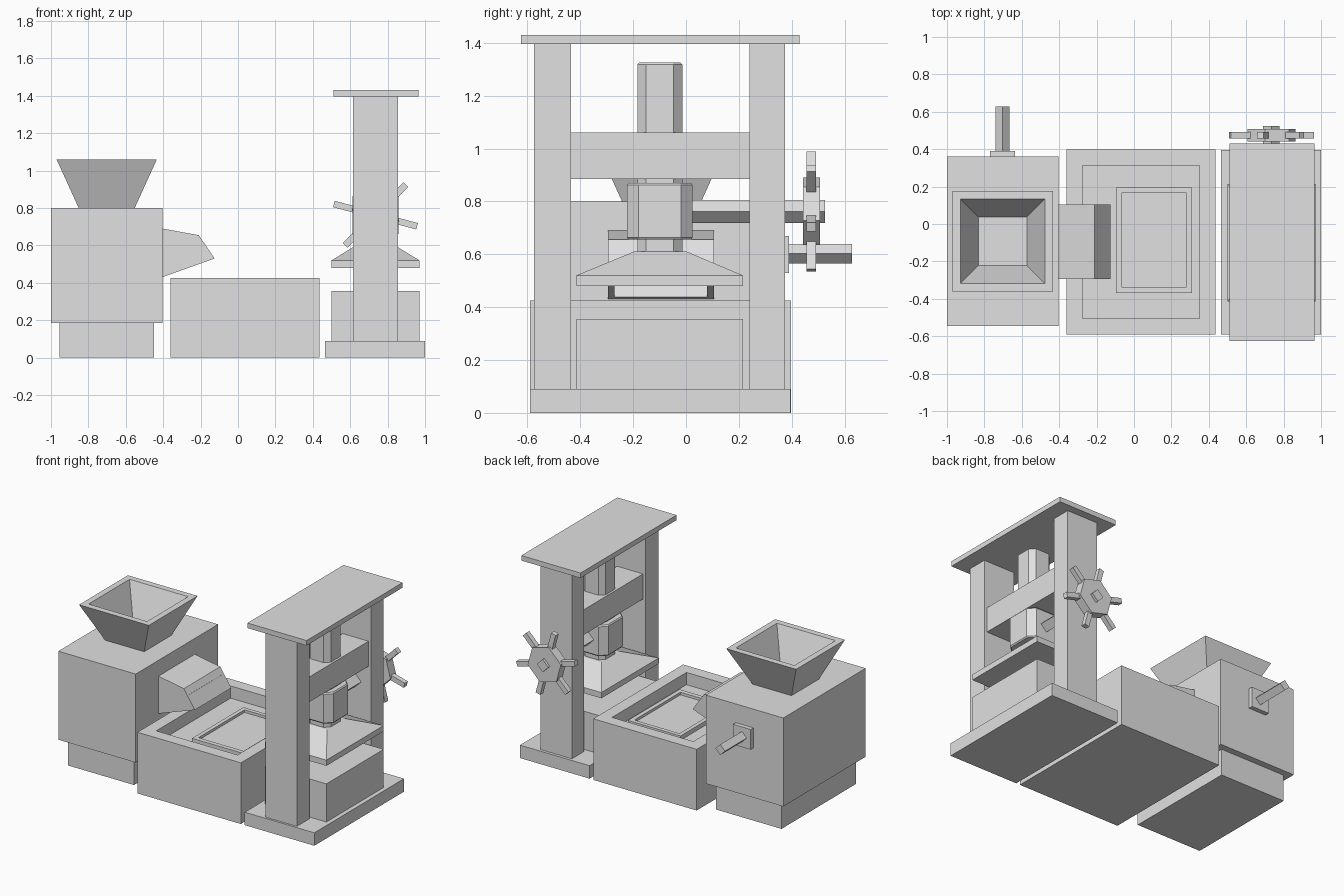
import bpy, bmesh, math
from mathutils import Matrix, Vector

if "Cube" in bpy.data.objects:
    bpy.data.objects.remove(bpy.data.objects["Cube"])

grey = bpy.data.materials.new("plain_grey")
grey.diffuse_color = (0.75, 0.75, 0.75, 1)
grey.use_nodes = True
grey.node_tree.nodes["Principled BSDF"].inputs["Base Color"].default_value = grey.diffuse_color


def finish(name, bm):
    bmesh.ops.recalc_face_normals(bm, faces=bm.faces)
    me = bpy.data.meshes.new(name)
    bm.to_mesh(me)
    bm.free()
    ob = bpy.data.objects.new(name, me)
    me.materials.append(grey)
    bpy.context.collection.objects.link(ob)
    return ob


def loft(name, rings):
    """Closed skin through rings of equal point count, capped at both ends."""
    bm = bmesh.new()
    loops = [[bm.verts.new(p) for p in ring] for ring in rings]
    n = len(loops[0])
    for a, b in zip(loops, loops[1:]):
        for i in range(n):
            j = (i + 1) % n
            bm.faces.new((a[i], a[j], b[j], b[i]))
    bm.faces.new(loops[0][::-1])
    bm.faces.new(loops[-1])
    return finish(name, bm)


def rect(x0, x1, y0, y1, z):
    return [(x0, y0, z), (x1, y0, z), (x1, y1, z), (x0, y1, z)]


def square(cx, cy, h, z):
    return rect(cx - h, cx + h, cy - h, cy + h, z)


def box(name, x0, x1, y0, y1, z0, z1):
    return loft(name, [rect(x0, x1, y0, y1, z0), rect(x0, x1, y0, y1, z1)])


def chamfered(cx, cy, h, c, z):
    """Square ring with cut corners."""
    k = h - c
    pts = [(-k, -h), (k, -h), (h, -k), (h, k), (k, h), (-k, h), (-h, k), (-h, -k)]
    return [(cx + x, cy + y, z) for x, y in pts]


def rod_y(name, cx, cz, r, n, turn, y0, y1):
    """Straight n-sided bar along y."""
    angles = [turn + math.tau * i / n for i in range(n)]
    return loft(name, [[(cx + r * math.cos(a), y, cz + r * math.sin(a)) for a in angles]
                       for y in (y0, y1)])


# --- Crusher: foot, body and hollow hopper
box("crusher_foot", -0.955, -0.45, -0.50, 0.315, 0, 0.185)
box("crusher_body", -1.0, -0.405, -0.545, 0.36, 0.185, 0.80)
hx, hy = -0.702, -0.092
loft("hopper", [square(hx, hy, 0.15, 0.80), square(hx, hy, 0.268, 1.06),
                square(hx, hy, 0.225, 1.06), square(hx, hy, 0.13, 0.81)])

# --- Crusher crank stub on the back
box("crank_plate", -0.77, -0.635, 0.36, 0.39, 0.53, 0.67)
rod_y("crank_rod", -0.703, 0.602, 0.037, 4, 0, 0.38, 0.628)

# --- Outlet chute, open on its underside
profile = [(-0.405, 0.43), (-0.125, 0.53), (-0.21, 0.655), (-0.405, 0.69)]
chute = loft("chute", [[(x, y, z) for x, z in profile] for y in (-0.295, 0.105)])
bm = bmesh.new()
bm.from_mesh(chute.data)
under = min(bm.faces, key=lambda f: f.normal.z)
normal = under.normal.copy()
bmesh.ops.inset_region(bm, faces=[under], thickness=0.035)
inner = bmesh.ops.extrude_face_region(bm, geom=[under])
bmesh.ops.translate(bm, vec=-0.1 * normal,
                    verts=[v for v in inner["geom"] if isinstance(v, bmesh.types.BMVert)])
if under.is_valid:
    bmesh.ops.delete(bm, geom=[under], context='FACES_ONLY')
bmesh.ops.recalc_face_normals(bm, faces=bm.faces)
bm.to_mesh(chute.data)
bm.free()

# --- Tray with a sunken floor and a raised, recessed mould
tray, pit = (-0.36, 0.435, -0.59, 0.397), (-0.275, 0.35, -0.505, 0.312)
loft("tray", [rect(*tray, 0), rect(*tray, 0.425), rect(*pit, 0.425), rect(*pit, 0.34)])
mould, hollow = (-0.095, 0.31, -0.37, 0.195), (-0.067, 0.28, -0.338, 0.167)
loft("mould", [rect(*mould, 0.335), rect(*mould, 0.37),
               rect(*hollow, 0.37), rect(*hollow, 0.352)])

# --- Press frame
box("press_base", 0.465, 1.0, -0.59, 0.395, 0, 0.09)
box("press_bed", 0.50, 0.97, -0.415, 0.215, 0.09, 0.355)
for side, y0, y1 in (("front", -0.575, -0.435), ("back", 0.24, 0.375)):
    box(side + "_column", 0.615, 0.855, y0, y1, 0.09, 1.395)
box("press_roof", 0.51, 0.965, -0.625, 0.43, 1.395, 1.43)
box("cross_beam", 0.635, 0.835, -0.435, 0.24, 0.885, 1.06)

# --- Ram, collar and pressing plate
cx, cy = 0.735, -0.099
loft("ram", [chamfered(cx, cy, 0.085, 0.033, 0.60), chamfered(cx, cy, 0.085, 0.033, 1.318),
             chamfered(cx, cy, 0.078, 0.03, 1.325)])
loft("collar", [chamfered(cx, cy, 0.118, 0.042, 0.655), chamfered(cx, cy, 0.124, 0.044, 0.663),
                chamfered(cx, cy, 0.124, 0.044, 0.862), chamfered(cx, cy, 0.118, 0.042, 0.87)])
plate = (0.50, 0.97, -0.415, 0.215)
loft("pressing_plate", [rect(*plate, 0.48), rect(*plate, 0.52),
                        rect(0.647, 0.823, -0.197, 0.003, 0.61)])

# --- Hand wheel: shaft, six-sided hub and six spokes from its corners
wz, turn = 0.762, math.radians(45)
rod_y("wheel_shaft", cx, wz, 0.044, 4, 0, -0.05, 0.525)
rod_y("wheel_hub", cx, wz, 0.132, 6, turn, 0.442, 0.507)
bm = bmesh.new()
for i in range(6):
    m = (Matrix.Translation((cx, 0.474, wz))
         @ Matrix.Rotation(-(turn + i * math.tau / 6), 4, 'Y')
         @ Matrix.Translation((0.165, 0, 0))
         @ Matrix.Diagonal((0.13, 0.035, 0.035, 1)))
    bmesh.ops.create_cube(bm, size=1, matrix=m)
finish("wheel_spokes", bm)
